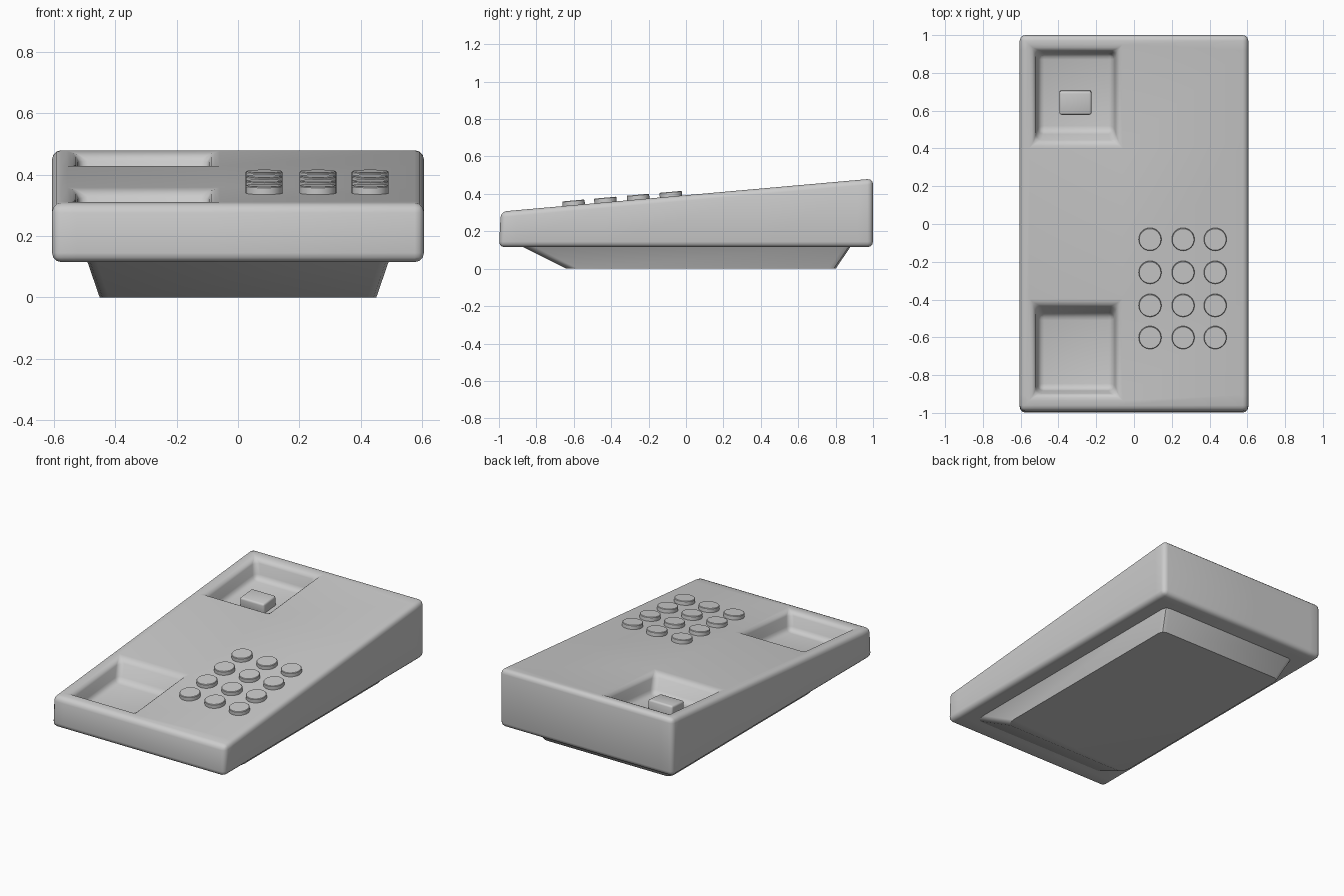
import bpy, bmesh, math
from mathutils import Matrix

if "Cube" in bpy.data.objects:
    bpy.data.objects.remove(bpy.data.objects["Cube"])

SLOPE = 0.0885


def top_z(y):
    return 0.393 + SLOPE * y


TILT = Matrix.Rotation(math.atan(SLOPE), 4, 'X')


def finish(name, bm, bevel=0.0, segments=3):
    bmesh.ops.recalc_face_normals(bm, faces=bm.faces[:])
    mesh = bpy.data.meshes.new(name)
    bm.to_mesh(mesh)
    bm.free()
    ob = bpy.data.objects.new(name, mesh)
    bpy.context.collection.objects.link(ob)
    bpy.ops.object.select_all(action='DESELECT')
    ob.select_set(True)
    bpy.context.view_layer.objects.active = ob
    if bevel:
        mod = ob.modifiers.new("rounded_edges", 'BEVEL')
        mod.width = bevel
        mod.segments = segments
        mod.limit_method = 'ANGLE'
        mod.angle_limit = math.radians(30)
        bpy.ops.object.modifier_apply(modifier=mod.name)
    bpy.ops.object.shade_smooth_by_angle(angle=math.radians(35))
    return ob


# Wedge body: sloped top grid with two wells
xs = [-0.605, -0.525, -0.09, 0.605]
ys = [-0.99, -0.905, -0.425, 0.43, 0.92, 1.0]
bm = bmesh.new()
grid = [[bm.verts.new((x, y, top_z(y))) for x in xs] for y in ys]


def ring(j, i):
    return [grid[j][i], grid[j][i + 1], grid[j + 1][i + 1], grid[j + 1][i]]


# Well row: (front wall slant, back wall slant)
wells = {1: (0.03, 0.055), 3: (0.06, 0.02)}
for j in range(len(ys) - 1):
    for i in range(len(xs) - 1):
        rim = ring(j, i)
        if i == 1 and j in wells:
            front, back = wells[j]
            x0, x1 = xs[1] + 0.02, xs[2] - 0.02
            y0, y1 = ys[j] + front, ys[j + 1] - back
            floor = [bm.verts.new((x, y, top_z(y) - 0.12))
                     for x, y in ((x0, y0), (x1, y0), (x1, y1), (x0, y1))]
            bm.faces.new(floor)
            for k in range(4):
                n = (k + 1) % 4
                bm.faces.new((rim[k], rim[n], floor[n], floor[k]))
        else:
            bm.faces.new(rim)

# Body sides and underside
border = [e for e in bm.edges if e.is_boundary]
new = bmesh.ops.extrude_edge_only(bm, edges=border)['geom']
for v in (g for g in new if isinstance(g, bmesh.types.BMVert)):
    v.co.z = 0.115
    if v.co.y < -0.98:
        v.co.y = -1.0
bmesh.ops.contextual_create(bm, geom=[e for e in bm.edges if e.is_boundary])
finish("body", bm, 0.03)

# Tapered foot under the body
bm = bmesh.new()
low = [bm.verts.new((x, y, 0)) for x, y in
       ((-0.45, -0.64), (0.45, -0.64), (0.45, 0.80), (-0.45, 0.80))]
high = [bm.verts.new((x, y, 0.125)) for x, y in
        ((-0.493, -0.89), (0.493, -0.89), (0.493, 0.885), (-0.493, 0.885))]
bm.faces.new(low)
bm.faces.new(high)
for k in range(4):
    n = (k + 1) % 4
    bm.faces.new((low[k], low[n], high[n], high[k]))
corners = [e for e in bm.edges if abs(e.verts[0].co.z - e.verts[1].co.z) > 0.1]
bmesh.ops.bevel(bm, geom=corners, offset=0.03, segments=2, profile=0.5,
                affect='EDGES')
finish("foot", bm)

# Hook switch block in the rear well
bm = bmesh.new()
y = 0.643
bmesh.ops.create_cube(bm, size=1, matrix=Matrix.Translation((-0.31, y, top_z(y) - 0.10))
                      @ TILT @ Matrix.Diagonal((0.17, 0.125, 0.08, 1)))
finish("hook_switch", bm, 0.012)

# Keypad: 4 rows of 3 round keys
for r, y in enumerate((-0.08, -0.255, -0.43, -0.60)):
    for c, x in enumerate((0.085, 0.26, 0.43)):
        bm = bmesh.new()
        bmesh.ops.create_cone(bm, cap_ends=True, segments=32, radius1=0.06,
                              radius2=0.06, depth=0.05,
                              matrix=Matrix.Translation((x, y, top_z(y))) @ TILT)
        finish(f"key_{r}_{c}", bm, 0.003, 1)
